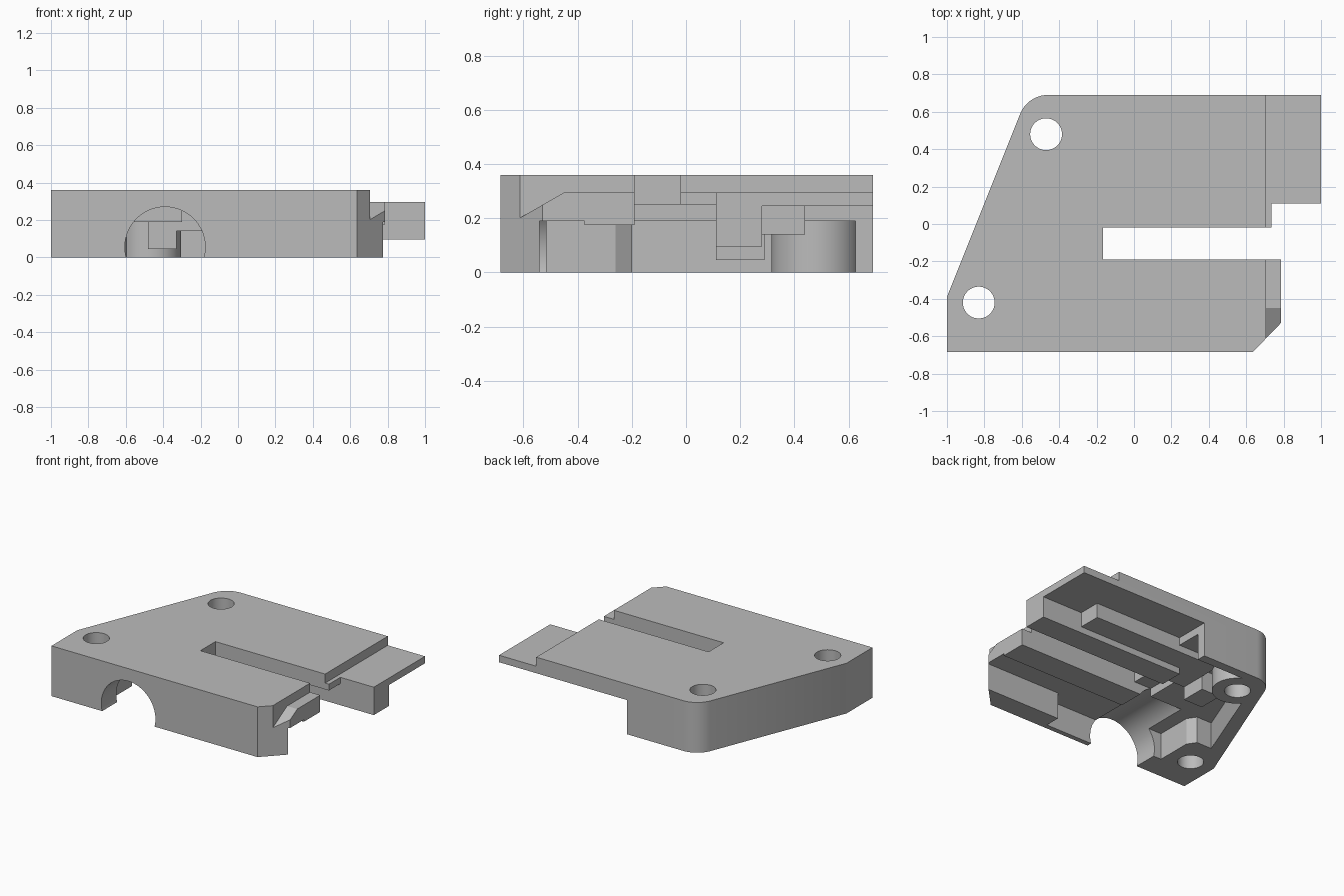
import bpy, bmesh
from math import cos, sin, radians
from mathutils import Matrix

cube = bpy.data.objects.get("Cube")
if cube:
    bpy.data.objects.remove(cube, do_unlink=True)

grey = bpy.data.materials.new("plain grey")
grey.use_nodes = True
grey.diffuse_color = (0.5, 0.5, 0.5, 1)
grey.node_tree.nodes["Principled BSDF"].inputs["Base Color"].default_value = (0.5, 0.5, 0.5, 1)


def finish(name, bm):
    bmesh.ops.recalc_face_normals(bm, faces=bm.faces)
    mesh = bpy.data.meshes.new(name)
    bm.to_mesh(mesh)
    bm.free()
    mesh.materials.append(grey)
    obj = bpy.data.objects.new(name, mesh)
    bpy.context.scene.collection.objects.link(obj)
    return obj


def prism(name, points, low, high, along_x=False):
    """Extrude an outline along z, or a y-z outline along x."""
    bm = bmesh.new()
    place = (lambda a, b: (low, a, b)) if along_x else (lambda a, b: (a, b, low))
    face = bm.faces.new([bm.verts.new(place(a, b)) for a, b in points])
    ext = bmesh.ops.extrude_face_region(bm, geom=[face])
    step = (high - low, 0, 0) if along_x else (0, 0, high - low)
    bmesh.ops.translate(bm, vec=step, verts=[v for v in ext["geom"] if isinstance(v, bmesh.types.BMVert)])
    return finish(name, bm)


def box(name, x0, x1, y0, y1, z0, z1):
    return prism(name, [(x0, y0), (x1, y0), (x1, y1), (x0, y1)], z0, z1)


def cylinder(name, x, y, r, z0, z1):
    ring = [(x + r * cos(radians(a)), y + r * sin(radians(a))) for a in range(0, 360, 6)]
    return prism(name, ring, z0, z1)


def combine(body, tool, operation="DIFFERENCE"):
    mod = body.modifiers.new("combine", "BOOLEAN")
    mod.operation = operation
    mod.solver = "EXACT"
    mod.object = tool
    bpy.context.view_layer.objects.active = body
    bpy.ops.object.modifier_apply(modifier=mod.name)
    bpy.data.objects.remove(tool, do_unlink=True)


# Plate outline with slot, end tab, clipped corner and rounded corner
corner = [(-0.46 + 0.16 * cos(radians(a)), 0.53 + 0.16 * sin(radians(a))) for a in range(90, 160, 6)]
outline = [(-1, -0.685), (0.635, -0.685), (0.785, -0.53), (0.785, -0.19),
           (-0.165, -0.19), (-0.165, -0.02), (0.735, -0.02), (0.735, 0.11),
           (1, 0.11), (1, 0.69)] + corner + [(-1, -0.39)]
body = prism("housing_plate", outline, 0, 0.36)

# Lowered tab top and sloped front lip
combine(body, box("tab_top_cut", 0.705, 1.1, -0.1, 0.8, 0.295, 0.5))
combine(body, prism("lip_cut", [(-0.1, 0.295), (-0.45, 0.295), (-0.615, 0.2), (-0.75, 0.12),
                               (-0.75, 0.5), (-0.1, 0.5)], 0.705, 0.9, True))

# Main pocket beside the sloping wall
combine(body, prism("pocket", [(-0.66, -0.515), (-0.25, -0.515), (-0.25, 0.11), (-0.48, 0.11),
                              (-0.48, 0.29), (-0.33, 0.29), (-0.33, 0.44), (0, 0.44),
                              (0, 0.625), (-0.4, 0.625), (-0.52, 0.565), (-0.82, -0.2),
                              (-0.7, -0.2), (-0.66, -0.26)], -0.1, 0.19))

# Stepped recesses in the underside: x range, y range, ceiling
recesses = [
    (-0.015, 1.1, 0.44, 0.8, 0.245),
    (0.68, 1.1, 0.28, 0.5, 0.245),
    (-0.33, 0.7, 0.28, 0.45, 0.14),
    (-0.33, -0.15, 0.1, 0.29, 0.14),
    (-0.17, 1.1, 0.1, 0.285, 0.095),
    (-0.49, -0.33, 0.1, 0.29, 0.045),
    (-0.3, 0.9, -0.19, 0.11, 0.25),
    (-0.3, 0.9, -0.38, -0.18, 0.175),
    (0.18, 0.9, -0.54, -0.375, 0.19),
    (-0.25, 0.19, -0.65, -0.375, 0.19),
]
for x0, x1, y0, y1, top in recesses:
    combine(body, box("recess", x0, x1, y0, y1, -0.1, top))

# Round tunnel through the front wall
tunnel = cylinder("tunnel", 0, 0, 0.215, 0, 0.51)
tunnel.data.transform(Matrix.Translation((-0.39, -0.19, 0.055)) @ Matrix.Rotation(radians(90), 4, "X"))
combine(body, tunnel)

# Screw bosses and through holes
for x, y in ((-0.83, -0.42), (-0.47, 0.48)):
    combine(body, cylinder("boss", x, y, 0.165, 0, 0.3), "UNION")
    combine(body, cylinder("screw_hole", x, y, 0.085, -0.1, 0.5))

body.select_set(True)
bpy.context.view_layer.objects.active = body
bpy.ops.object.shade_smooth_by_angle(angle=radians(25))
